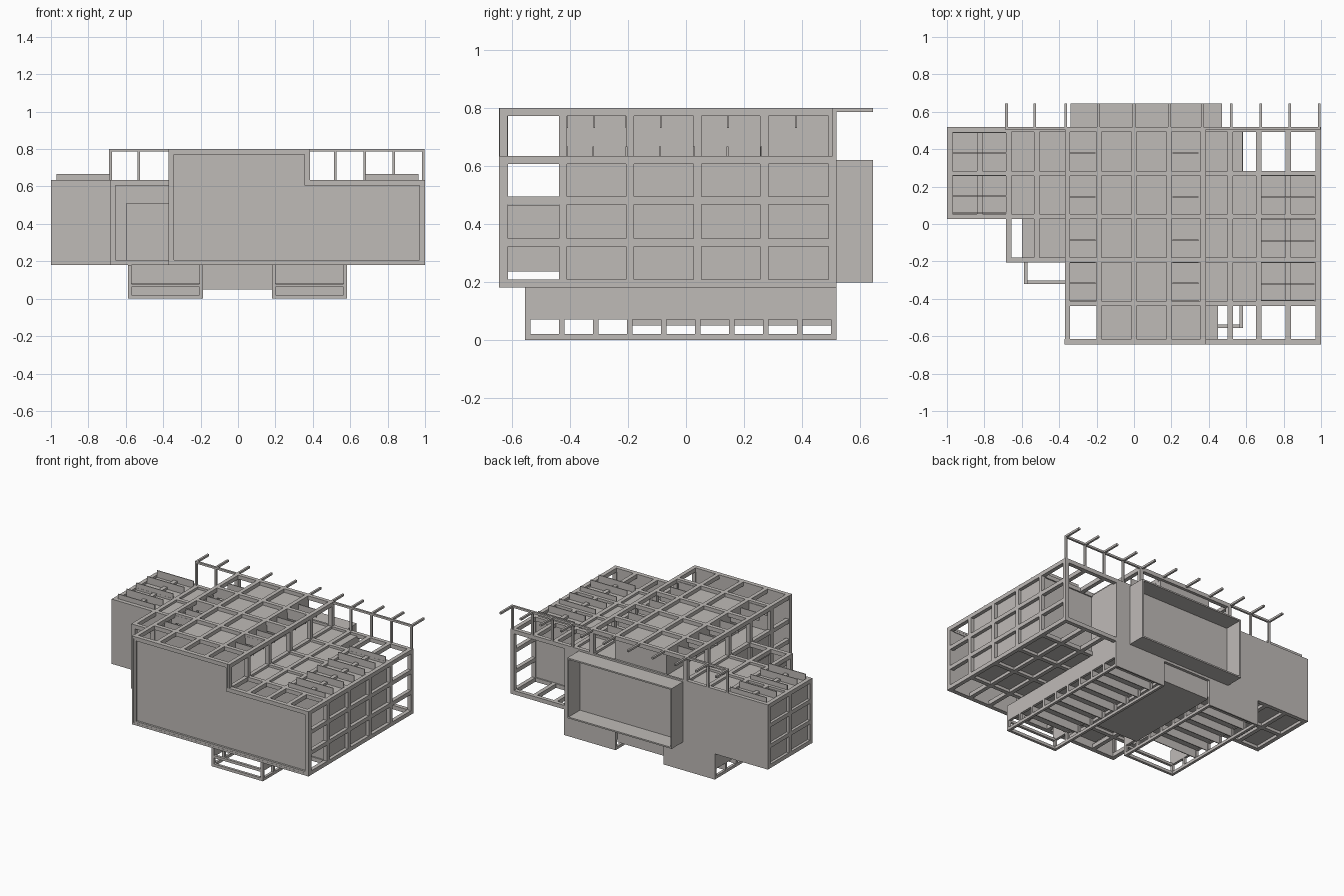
import bpy, bmesh
from mathutils import Vector

grey = bpy.data.materials.new("warm_grey")
grey.diffuse_color = (0.52, 0.495, 0.475, 1)


def part(name, boxes):
    """One object made of boxes given as (x0, x1, y0, y1, z0, z1)."""
    bm = bmesh.new()
    for x0, x1, y0, y1, z0, z1 in boxes:
        geo = bmesh.ops.create_cube(bm, size=1)
        for v in geo["verts"]:
            v.co = Vector(((x0 + x1) / 2 + v.co.x * (x1 - x0),
                           (y0 + y1) / 2 + v.co.y * (y1 - y0),
                           (z0 + z1) / 2 + v.co.z * (z1 - z0)))
    me = bpy.data.meshes.new(name)
    bm.to_mesh(me)
    bm.free()
    me.materials.append(grey)
    ob = bpy.data.objects.new(name, me)
    bpy.context.collection.objects.link(ob)
    return ob


H = 0.014  # half width of a lattice bar


def lattice(axis, a0, a1, us, vs):
    """Crossing bars in the plane across an axis, centred on us and vs."""
    rects = [(u - H, u + H, vs[0] - H, vs[-1] + H) for u in us]
    rects += [(us[0] - H, us[-1] + H, v - H, v + H) for v in vs]
    if axis == "x":
        return [(a0, a1, *r) for r in rects]
    if axis == "y":
        return [(r[0], r[1], a0, a1, r[2], r[3]) for r in rects]
    return [(*r, a0, a1) for r in rects]


YS = [-0.63, -0.425, -0.193, 0.04, 0.27, 0.505]
ZS = [0.194, 0.335, 0.48, 0.62]
MAIN_X = [-0.356, -0.187, 0.0, 0.187, 0.37]
WING_X = [0.37, 0.515, 0.667, 0.825, 0.985]
LEFT_X = [-0.985, -0.825, -0.67, -0.52, -0.356]

# Roof grids
part("main_roof_grid", lattice("z", 0.772, 0.80, MAIN_X, YS))
part("right_roof_grid", lattice("z", 0.606, 0.634, WING_X, YS))
part("left_roof_grid", lattice("z", 0.606, 0.634, LEFT_X, YS[3:])
     + lattice("z", 0.606, 0.634, LEFT_X[2:], YS[2:4]))

# Floor grids
part("main_floor_grid", lattice("z", 0.18, 0.208, MAIN_X + WING_X[1:], YS))
part("left_floor_grid", lattice("z", 0.18, 0.208, LEFT_X, YS[3:])
     + lattice("z", 0.18, 0.208, LEFT_X[2:], YS[2:4]))

# Side wall grids
part("right_side_grid", lattice("x", 0.971, 0.999, YS, ZS))
part("left_side_grid", lattice("x", -0.999, -0.971, YS[3:], ZS))
part("inner_left_grid", lattice("x", -0.37, -0.342, YS[:3], ZS))
part("middle_left_frame", lattice("y", -0.205, -0.18, [-0.67, -0.356], [0.194, 0.62])
     + lattice("x", -0.684, -0.656, [-0.193, 0.04], [0.194, 0.62]))
part("clerestory_grids", lattice("x", 0.356, 0.384, YS, [0.62, 0.786])
     + lattice("x", -0.37, -0.342, YS, [0.62, 0.786]))

# Stepped front facade with a raised rim
part("front_facade", [(-0.36, 0.37, -0.63, -0.62, 0.19, 0.79),
                      (0.37, 0.99, -0.63, -0.62, 0.19, 0.625)])
part("facade_rim", [
    (-0.372, -0.358, -0.645, -0.615, 0.18, 0.80),
    (-0.372, 0.372, -0.645, -0.615, 0.786, 0.80),
    (0.358, 0.372, -0.645, -0.615, 0.62, 0.80),
    (0.358, 1.0, -0.645, -0.615, 0.62, 0.634),
    (0.985, 1.0, -0.645, -0.615, 0.18, 0.634),
    (-0.372, 1.0, -0.645, -0.615, 0.18, 0.195)])

# Recessed wall panels
part("wall_panels", [
    (0.965, 0.975, -0.43, 0.27, 0.20, 0.62),     # right side
    (0.37, 0.97, -0.43, -0.42, 0.20, 0.61),      # behind the front terrace
    (-0.35, 0.37, -0.43, -0.42, 0.20, 0.77),
    (0.58, 0.97, 0.265, 0.275, 0.20, 0.61),      # back terrace
    (0.57, 0.58, 0.27, 0.51, 0.18, 0.61),
    (-0.356, -0.346, -0.43, 0.04, 0.20, 0.62),   # inner left
    (-0.98, -0.97, 0.04, 0.51, 0.20, 0.62),      # left end
    (-1.0, -0.37, 0.026, 0.04, 0.18, 0.632),     # left wing front
    (-1.0, 0.58, 0.505, 0.519, 0.18, 0.632),     # back
    (-0.19, 0.19, 0.49, 0.50, 0.62, 0.775),
    (-0.20, -0.19, -0.43, 0.50, 0.62, 0.775),    # upper storey
    (0.19, 0.20, -0.43, 0.50, 0.62, 0.775)])

# Roof and floor panels
part("roof_panels", [
    (-0.20, 0.20, -0.43, 0.50, 0.765, 0.775),
    (-0.35, -0.19, -0.43, 0.50, 0.608, 0.618),
    (0.19, 0.58, -0.43, 0.50, 0.608, 0.618),
    (0.58, 0.975, -0.43, 0.27, 0.608, 0.618),
    (-0.98, -0.35, 0.03, 0.51, 0.608, 0.618)])
part("floor_panels", [
    (-0.35, 0.58, -0.43, 0.51, 0.20, 0.21),
    (0.58, 0.975, -0.43, 0.27, 0.20, 0.21),
    (-0.98, -0.35, 0.03, 0.51, 0.20, 0.21)])

# Enclosed volumes on the terraces
part("front_volume", [(-0.20, 0.45, -0.618, -0.43, 0.235, 0.465)])
part("middle_left_volume", [(-0.60, -0.357, -0.18, 0.03, 0.20, 0.51)])

# Upright roof fins
part("right_fins", [(0.68, 0.965, y - 0.003, y + 0.003, 0.618, 0.667)
                    for y in (-0.41, -0.32, -0.205, -0.09, 0.028, 0.143, 0.26)])
part("left_fins", [(-0.97, -0.685, y - 0.003, y + 0.003, 0.618, 0.667)
                   for y in (0.058, 0.15, 0.26, 0.38, 0.49)])
part("main_fins", [(x, x + 0.14, y - 0.003, y + 0.003, 0.73, 0.785)
                   for x in (-0.345, 0.205)
                   for y in (-0.41, -0.317, -0.205, -0.087, 0.03, 0.145, 0.26, 0.38)])

# Tall back trellis with rods reaching out
R = 0.007
POSTS = [-0.682, -0.53, 0.52, 0.678, 0.832, 0.99]
RODS = [-0.682, -0.53, -0.365, -0.19, 0.0, 0.19, 0.365, 0.52, 0.678, 0.832, 0.99]
part("trellis", [(x - R, x + R, 0.505, 0.519, 0.63, 0.80) for x in POSTS]
     + [(-0.689, 0.997, 0.505, 0.519, 0.786, 0.80)]
     + [(x - R, x + R, 0.51, 0.645, 0.786, 0.80) for x in RODS])
part("back_terrace_post", [(0.971, 0.999, 0.491, 0.519, 0.18, 0.63)])

# Open picture box on the back
part("back_box", [
    (-0.34, 0.47, 0.515, 0.645, 0.61, 0.62),
    (-0.34, 0.47, 0.515, 0.645, 0.197, 0.207),
    (-0.34, -0.33, 0.515, 0.645, 0.20, 0.62),
    (0.46, 0.47, 0.515, 0.645, 0.20, 0.62)])

# Plinths: solid upper walls over an open ladder frame with cross slats
for name, x0, x1, y0 in (("left", -0.587, -0.188, -0.32), ("right", 0.183, 0.582, -0.555)):
    T = 0.018
    n = 9 if name == "right" else 7
    step = (0.519 - y0 - T) / n
    ys = [y0 + i * step for i in range(n + 1)]
    boxes = [(x0, x1, 0.509, 0.519, 0, 0.18)]
    for a in (x0, x1 - T):
        boxes += [(a, a + T, y0, 0.519, 0.0, 0.02), (a, a + T, y0, 0.519, 0.07, 0.18)]
        boxes += [(a, a + T, y, y + T, 0.0, 0.07) for y in ys]
    boxes += [(x0, x1, y0, y0 + T, 0.0, 0.02), (x0, x1, y0, y0 + T, 0.062, 0.08)]
    boxes += [(x0, x1, y + 0.006, y + 0.012, 0.018, 0.075) for y in ys[2:]]
    boxes += [(x0, x1, ys[2] if name == "left" else -0.43, 0.515, 0.075, 0.085)]
    part(name + "_plinth", boxes)
part("middle_plinth", [(-0.188, 0.183, -0.20, 0.50, 0.05, 0.18)])
